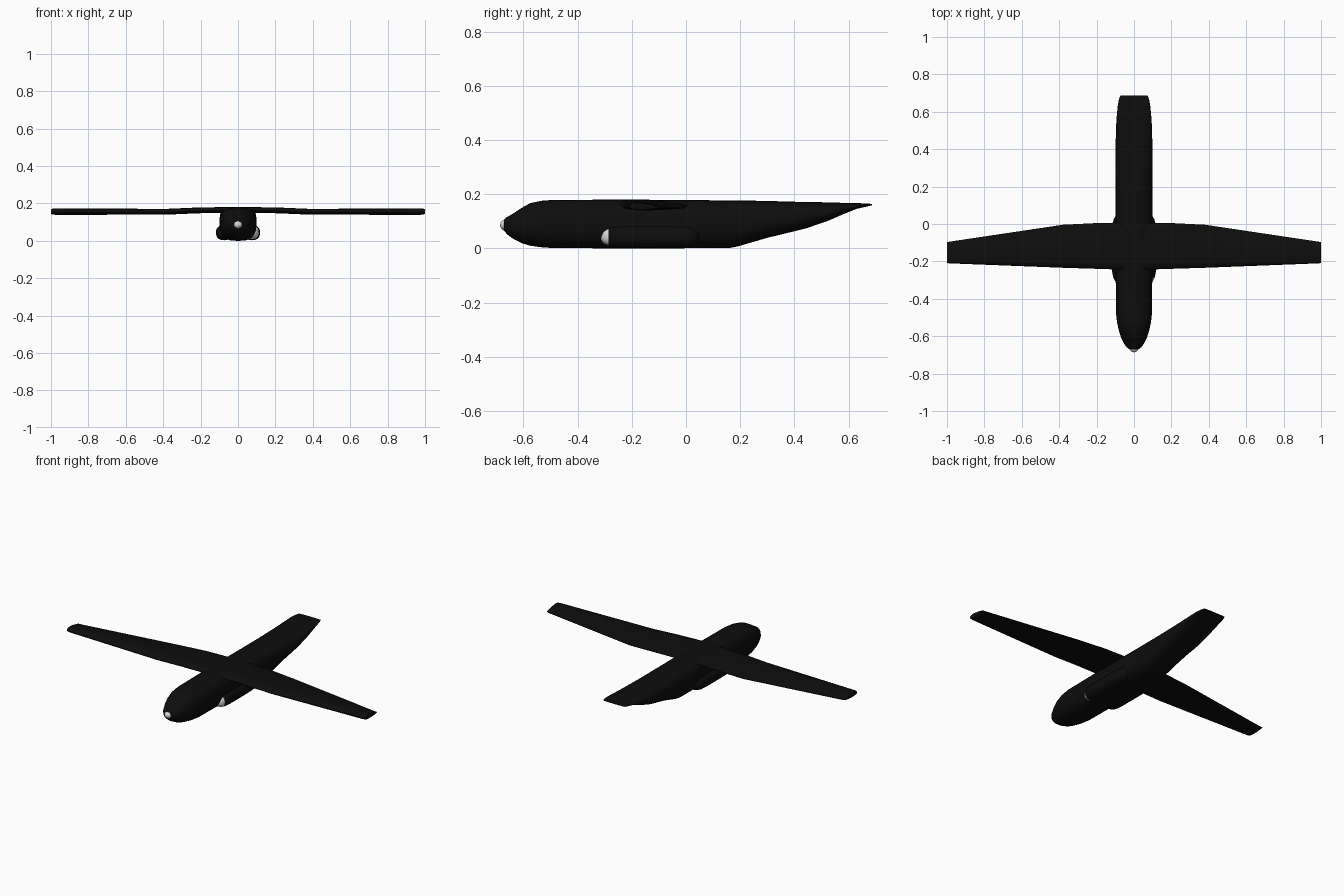
import bpy, bmesh, math

if "Cube" in bpy.data.objects:
    bpy.data.objects.remove(bpy.data.objects["Cube"])


def material(name, value):
    m = bpy.data.materials.new(name)
    m.diffuse_color = (value, value, value, 1)
    m.use_nodes = True
    m.node_tree.nodes["Principled BSDF"].inputs["Base Color"].default_value = m.diffuse_color
    return m


black = material("matte black", 0.004)
white = material("pale grey", 0.7)


def loft(name, rings, mats=(black,), rule=None, angle=40):
    """Skin a list of closed rings and cap both ends."""
    bm = bmesh.new()
    vs = [[bm.verts.new(p) for p in r] for r in rings]
    n = len(rings[0])
    for a, b in zip(vs, vs[1:]):
        for i in range(n):
            bm.faces.new((a[i], a[(i + 1) % n], b[(i + 1) % n], b[i]))
    bm.faces.new(vs[0])
    bm.faces.new(vs[-1])
    bmesh.ops.recalc_face_normals(bm, faces=bm.faces)
    if rule:
        for f in bm.faces:
            f.material_index = rule(f.calc_center_median())
    me = bpy.data.meshes.new(name)
    bm.to_mesh(me)
    bm.free()
    for m in mats:
        me.materials.append(m)
    ob = bpy.data.objects.new(name, me)
    bpy.context.collection.objects.link(ob)
    bpy.context.view_layer.objects.active = ob
    ob.select_set(True)
    bpy.ops.object.shade_smooth_by_angle(angle=math.radians(angle))
    ob.select_set(False)
    return ob


def oval(y, cx, hw, bottom, top, power, n=40):
    """Superellipse cross-section at station y."""
    ring = []
    for i in range(n):
        t = 2 * math.pi * i / n
        c, s = math.cos(t), math.sin(t)
        ring.append((cx + hw * math.copysign(abs(c) ** (2 / power), c), y,
                     (top + bottom) / 2 + (top - bottom) / 2 * math.copysign(abs(s) ** (2 / power), s)))
    return ring


# Fuselage: y, half width, bottom, top, squareness
stations = [
    (-.672, .022, .066, .106, 2), (-.660, .038, .052, .116, 2),
    (-.640, .053, .037, .127, 2.1), (-.605, .070, .019, .150, 2.2),
    (-.575, .080, .010, .167, 2.3), (-.525, .091, .003, .177, 2.5),
    (-.470, .097, .001, .179, 2.7), (-.200, .098, .000, .180, 2.8),
    (.160, .098, .001, .177, 2.8), (.190, .098, .007, .177, 2.8),
    (.300, .098, .039, .175, 2.6), (.440, .098, .073, .171, 2.6),
    (.520, .096, .100, .170, 2.5), (.580, .092, .126, .168, 2.5),
    (.630, .087, .146, .167, 2.5), (.665, .081, .154, .166, 2.5),
    (.687, .073, .159, .164, 2.5)]
loft("fuselage", [oval(y, 0, w, b, t, p) for y, w, b, t, p in stations])

# Pale nose tip
loft("nose_tip", [oval(-.665 - .021 * math.sin(a), 0, .023 * math.cos(a),
                       .086 - .021 * math.cos(a), .086 + .021 * math.cos(a), 2, 16)
                  for a in (0, .4, .8, 1.2, 1.5)], (white,))

# High wing: x, leading y, trailing y, bottom, top
airfoil = [(0, .45), (.03, .75), (.12, .94), (.3, 1), (.6, .82), (.85, .55), (1, .36),
           (1, .26), (.75, .1), (.4, 0), (.12, .08), (.03, .22)]
half = [(0, -.245, .005, .150, .181), (.10, -.243, .005, .150, .180),
        (.22, -.239, .004, .147, .178), (.38, -.234, -.004, .140, .171),
        (.97, -.211, -.092, .139, .173), (.99, -.210, -.095, .140, .172),
        (1.0, -.209, -.097, .144, .168)]
span = [(-x, *r) for x, *r in reversed(half[1:])] + half
loft("wing", [[(x, le + (te - le) * u, b + (t - b) * v) for u, v in airfoil]
              for x, le, te, b, t in span])

# Side sponsons with rounded ends; the right one has a pale front face
pod = [(-.318, .006), (-.314, .35), (-.302, .66), (-.285, .85), (-.260, .96), (-.230, 1),
       (-.050, 1), (0, .95), (.030, .75), (.045, .5), (.052, .1)]
for side, label in ((-1, "left"), (1, "right")):
    rings = [oval(y, side * .074, .044 * s, .044 - .041 * s, .044 + .041 * s, 2.3, 28)
             for y, s in pod]
    loft(label + "_sponson", rings, (black, white),
         lambda c, k=side: int(k > 0 and c.y < -.29 and c.z < .075))
